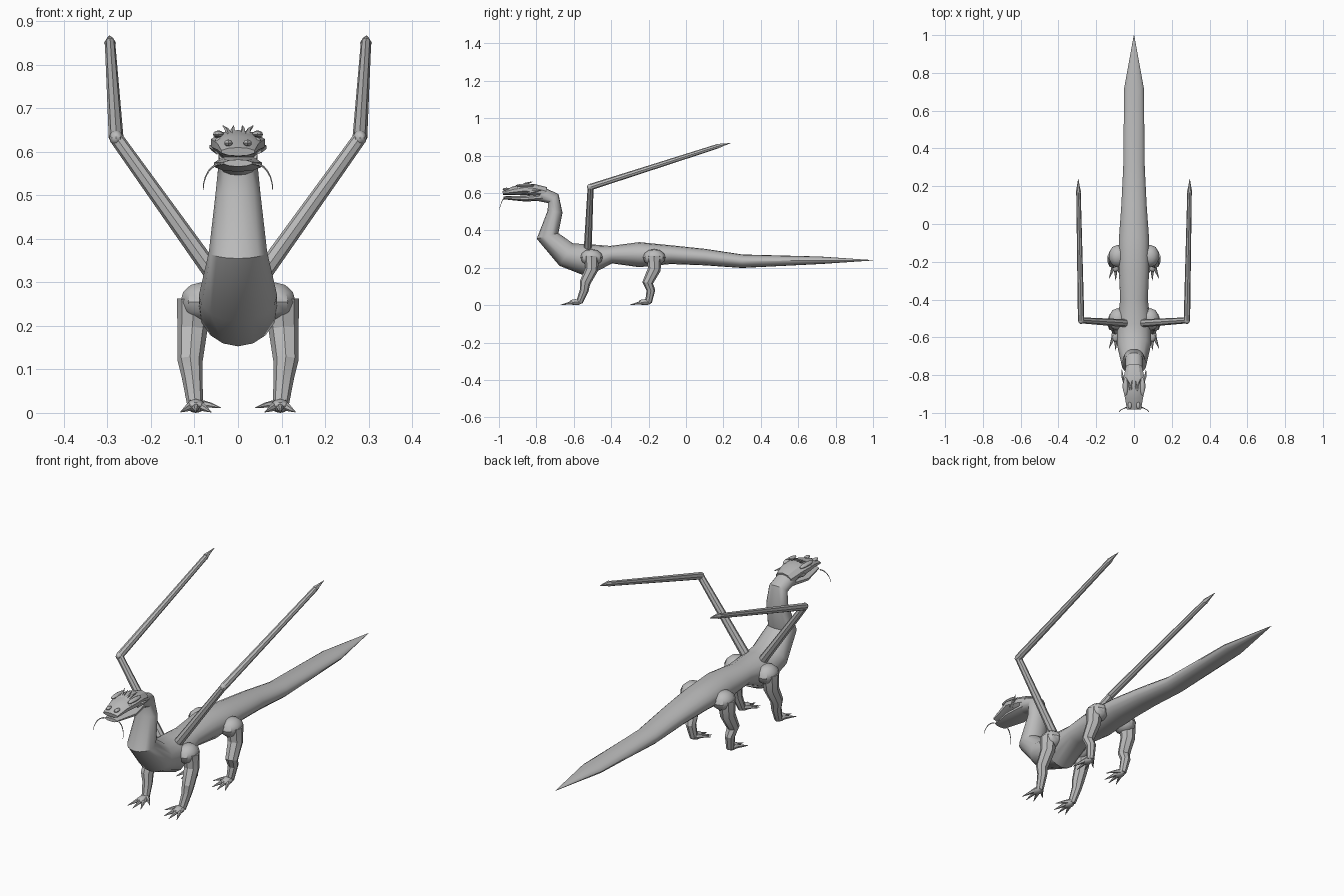
import bpy, bmesh, math
from mathutils import Vector

if "Cube" in bpy.data.objects:
    bpy.data.objects.remove(bpy.data.objects["Cube"])

grey = bpy.data.materials.new("stone grey")
grey.use_nodes = True
colour = (.5, .5, .5, 1)
grey.diffuse_color = colour
grey.node_tree.nodes["Principled BSDF"].inputs["Base Color"].default_value = colour

SIDEWAYS = Vector((1, 0, 0))


def finish(name, bm, angle):
    """Turn a bmesh into a shaded grey object."""
    bmesh.ops.recalc_face_normals(bm, faces=bm.faces)
    mesh = bpy.data.meshes.new(name)
    bm.to_mesh(mesh)
    bm.free()
    mesh.materials.append(grey)
    obj = bpy.data.objects.new(name, mesh)
    bpy.context.collection.objects.link(obj)
    bpy.ops.object.select_all(action='DESELECT')
    bpy.context.view_layer.objects.active = obj
    obj.select_set(True)
    bpy.ops.object.shade_smooth_by_angle(angle=math.radians(angle))


def skin(name, rings, angle):
    """Join equal rings of points into a closed surface."""
    bm = bmesh.new()
    loops = [[bm.verts.new(point) for point in ring] for ring in rings]
    sides = len(loops[0])
    for near, far in zip(loops, loops[1:]):
        for i in range(sides):
            j = (i + 1) % sides
            bm.faces.new((near[i], near[j], far[j], far[i]))
    bm.faces.new(loops[0])
    bm.faces.new(loops[-1])
    finish(name, bm, angle)


def tangent(path, index):
    """Direction of a path at one of its points."""
    last = len(path) - 1
    return (path[min(index + 1, last)] - path[max(index - 1, 0)]).normalized()


def ring(centre, across, upward, sides):
    """Ellipse of points spanned by two half axes."""
    turns = [math.tau * i / sides for i in range(sides)]
    return [centre + across * math.sin(t) + upward * math.cos(t) for t in turns]


def loft(name, sections, sides, angle):
    """Central body part; each section is y, z, half height, half width."""
    path = [Vector((0, y, z)) for y, z, height, width in sections]
    rings = []
    for index, (y, z, height, width) in enumerate(sections):
        upward = SIDEWAYS.cross(-tangent(path, index)) * -1
        if upward.dot(Vector((0, 1, 1))) < 0:
            upward.negate()
        rings.append(ring(path[index], SIDEWAYS * width, upward * height, sides))
    skin(name, rings, angle)


def both_sides(name, points, start, end, sides=8):
    """Pair of mirrored limbs whose radius runs evenly from start to end."""
    for label, side in (("left", 1), ("right", -1)):
        path = [Vector((side * x, y, z)) for x, y, z in points]
        rings = []
        for index, centre in enumerate(path):
            radius = start + (end - start) * index / (len(path) - 1)
            direction = tangent(path, index)
            across = direction.cross(SIDEWAYS).normalized()
            upward = direction.cross(across)
            rings.append(ring(centre, across * radius, upward * radius, sides))
        skin(f"{label}_{name}", rings, 25)


def ball_pair(name, centre, size, segments=10):
    """Pair of mirrored ellipsoids."""
    for label, side in (("left", 1), ("right", -1)):
        bm = bmesh.new()
        bmesh.ops.create_uvsphere(bm, u_segments=segments, v_segments=segments // 2 + 1, radius=1)
        bmesh.ops.scale(bm, vec=size, verts=bm.verts)
        x, y, z = centre
        bmesh.ops.translate(bm, vec=(side * x, y, z), verts=bm.verts)
        finish(f"{label}_{name}", bm, 35)


# Tail, trunk and curved neck
loft("body", [
    (1, .24, .001, .001), (.72, .24, .02, .052), (.3, .235, .036, .057),
    (.1, .257, .044, .067), (-.08, .27, .05, .08), (-.25, .27, .067, .08),
    (-.4, .27, .047, .073), (-.53, .24, .087, .09), (-.64, .27, .07, .09),
    (-.74, .37, .06, .067), (-.7, .5, .04, .052), (-.71, .57, .037, .045),
    (-.78, .595, .04, .045)], sides=16, angle=35)

# Head with parted jaws
loft("upper_head", [
    (-.75, .6, .032, .043), (-.81, .614, .033, .057), (-.86, .62, .03, .065),
    (-.92, .612, .024, .05), (-.98, .6, .01, .04)], sides=10, angle=25)
loft("lower_jaw", [
    (-.75, .58, .02, .04), (-.86, .57, .016, .058), (-.975, .574, .008, .034)],
    sides=10, angle=25)

# Eyes, brows, nostrils, horns and cheek spikes
ball_pair("eye", (.043, -.89, .625), (.01, .012, .008))
ball_pair("brow_ridge", (.045, -.86, .64), (.013, .05, .009))
ball_pair("nostril", (.022, -.96, .62), (.01, .02, .008))
both_sides("inner_horn", [(.01, -.88, .635), (.012, -.86, .65), (.01, -.83, .66)], .009, .001, 5)
both_sides("outer_horn", [(.02, -.88, .635), (.025, -.85, .65), (.035, -.82, .66)], .009, .001, 5)
both_sides("cheek_spike", [(.045, -.84, .605), (.06, -.81, .61), (.064, -.77, .615)], .012, .001, 5)

# Drooping whiskers follow a quarter arc
arc = [math.pi / 2 * step / 6 for step in range(7)]
whisker = [(.04 + .04 * math.sin(t), -.97 - .018 * t, .512 + .06 * math.cos(t)) for t in arc]
both_sides("whisker", whisker, .003, .001, 5)

# Legs; the lean carries each ankle forward of its hip
for name, hip, lean in (("front", -.505, .065), ("hind", -.17, .03)):
    ankle = hip - lean
    ball_pair(name + "_hip", (.085, hip, .255), (.05, .06, .045))
    both_sides(name + "_leg", [(.1, hip, .26), (.105, hip, .19), (.11, hip - .035, .12),
                               (.105, hip - lean * .6, .08), (.098, ankle, .015)], .04, .018)
    ball_pair(name + "_foot", (.097, ankle - .02, .016), (.022, .035, .016))
    # Three clawed toes fan forward and a thumb points inward
    for toe, spread in (("inner", -1), ("middle", 0), ("outer", 1)):
        reach = .1 - .012 * abs(spread)
        path = [(.097 + .035 * spread * part, ankle - reach * part, .02 * (1.1 - part))
                for part in (.2, .6, 1)]
        both_sides(f"{name}_{toe}_toe", path, .013, .001, 6)
    both_sides(name + "_thumb", [(.09, ankle, .02), (.065, ankle - .025, .018),
                                 (.04, ankle - .05, .012)], .012, .001, 6)

# Bare wing bones
shoulder, elbow, wrist = (.05, -.525, .31), (.28, -.51, .632), (.294, .17, .85)
both_sides("wing_arm", [shoulder, elbow], .021, .016)
ball_pair("wing_elbow", elbow, (.016, .02, .017))
both_sides("wing_forearm", [elbow, wrist], .017, .012)
both_sides("wing_claw", [wrist, (.295, .2, .858), (.295, .238, .866)], .014, .001, 6)
